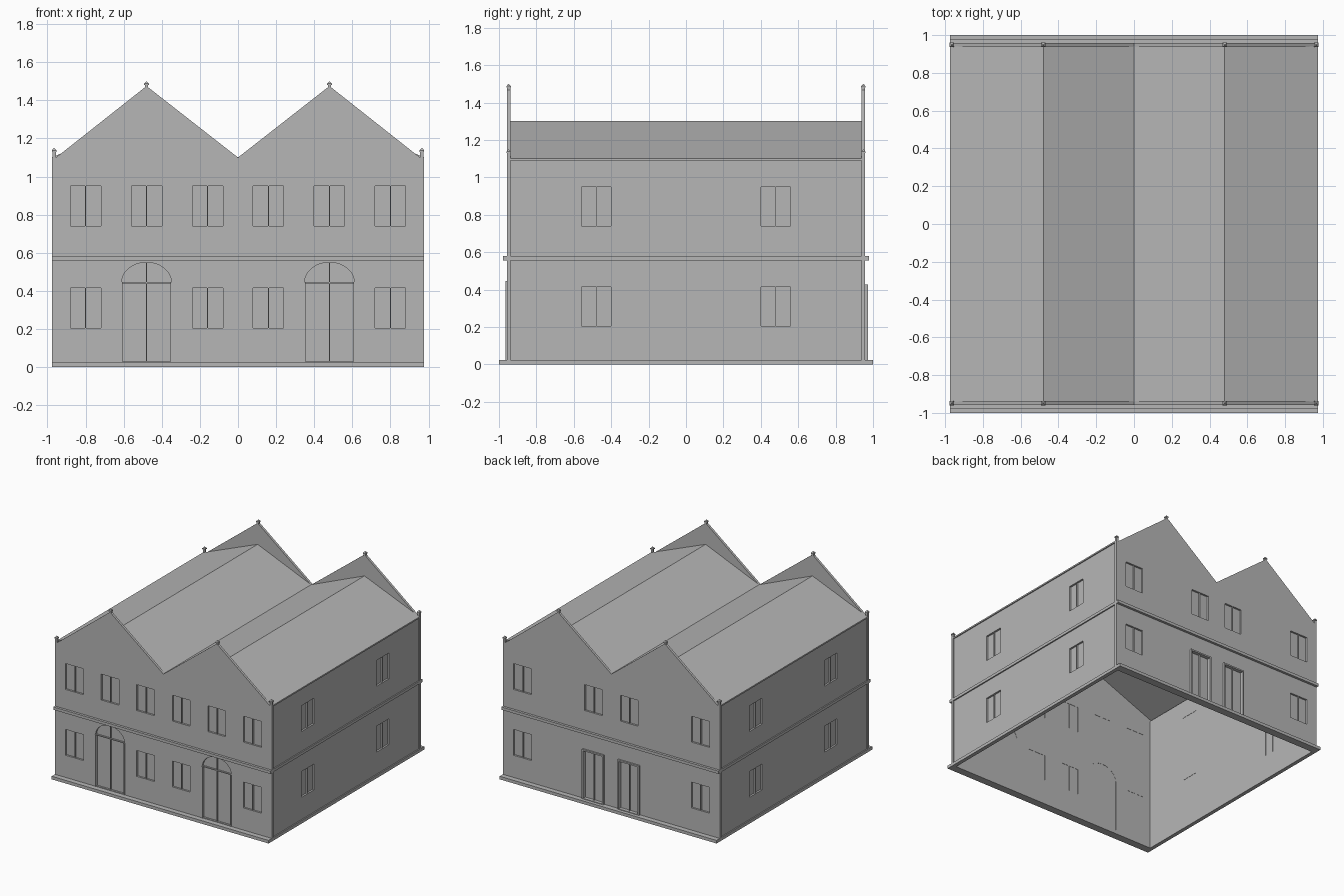
import bpy, math
from mathutils import Matrix

if "Cube" in bpy.data.objects:
    bpy.data.objects.remove(bpy.data.objects["Cube"])

stone = bpy.data.materials.new("light_grey")
stone.use_nodes = True
GREY = (0.47, 0.47, 0.47, 1)
stone.diffuse_color = GREY
stone.node_tree.nodes["Principled BSDF"].inputs["Base Color"].default_value = GREY

HALF = math.pi / 2
# Outward distance of each wall centre, and the turn of its local frame
SIDES = {"front": 0, "left": HALF, "back": math.pi, "right": -HALF}
CENTRE = {"front": 0.948, "back": 0.948, "left": 0.955, "right": 0.955}
WALL = 0.02


def panel(name, side, loops, near, far):
    """Flat outline with holes, spanning outward distances near to far."""
    curve = bpy.data.curves.new(name, "CURVE")
    curve.dimensions = "2D"
    curve.fill_mode = "BOTH"
    curve.extrude = (far - near) / 2
    for pts in loops:
        s = curve.splines.new("POLY")
        s.points.add(len(pts) - 1)
        for p, (u, v) in zip(s.points, pts):
            p.co = (u, v, 0, 1)
        s.use_cyclic_u = True
    temp = bpy.data.objects.new(name + "_outline", curve)
    bpy.context.collection.objects.link(temp)
    bpy.context.view_layer.update()
    dg = bpy.context.evaluated_depsgraph_get()
    mesh = bpy.data.meshes.new_from_object(temp.evaluated_get(dg))
    bpy.data.objects.remove(temp)
    mesh.transform(Matrix.Rotation(SIDES[side], 4, "Z")
                   @ Matrix.Translation((0, -(near + far) / 2, 0))
                   @ Matrix.Rotation(HALF, 4, "X"))
    mesh.materials.clear()
    mesh.materials.append(stone)
    for poly in mesh.polygons:
        poly.use_smooth = False
    ob = bpy.data.objects.new(name, mesh)
    bpy.context.collection.objects.link(ob)
    return ob


def rect(u0, u1, v0, v1):
    return [(u0, v0), (u1, v0), (u1, v1), (u0, v1)]


def window(c, row):
    v0 = (0.205, 0.74)[row]
    return rect(c - 0.08, c + 0.08, v0, v0 + 0.21)


def arch(c, half=0.13, spring=0.445, rise=0.105, n=16):
    pts = [(c - half, 0.03), (c + half, 0.03)]
    for i in range(n + 1):
        a = math.pi * i / n
        pts.append((c + half * math.cos(a), spring + rise * math.sin(a)))
    return pts


def build_wall(side, outline, openings):
    """Wall with openings, each closed by a recessed pane and centre bar."""
    mid = CENTRE[side]
    inner, outer = mid - WALL / 2, mid + WALL / 2
    panel(side + "_wall", side, [outline] + openings, inner, outer)
    for i, hole in enumerate(openings):
        panel(f"{side}_pane_{i}", side, [hole], inner + 0.002, inner + 0.005)
        us, vs = [p[0] for p in hole], [p[1] for p in hole]
        c = (min(us) + max(us)) / 2
        panel(f"{side}_centre_bar_{i}", side,
              [rect(c - 0.002, c + 0.002, min(vs), max(vs))], inner, outer - 0.002)


# Twin gable walls
gable = [(-0.975, 0), (0.975, 0), (0.975, 1.1), (0.955, 1.1), (0.48, 1.475),
         (0, 1.1), (-0.48, 1.475), (-0.955, 1.1), (-0.975, 1.1)]
doors = (-0.48, 0.48)
back_doors = (-0.16, 0.16)
outer_bays = (-0.8, -0.16, 0.16, 0.8)
front_holes = ([window(c, 1) for c in outer_bays + doors]
               + [window(c, 0) for c in outer_bays] + [arch(c) for c in doors])
back_holes = ([window(c, 1) for c in outer_bays]
              + [window(c, 0) for c in (-0.8, 0.8)]
              + [rect(c - 0.085, c + 0.085, 0.03, 0.415) for c in back_doors])
build_wall("front", gable, front_holes)
build_wall("back", gable, back_holes)

# Long side walls
for side in ("left", "right"):
    build_wall(side, rect(-0.938, 0.938, 0, 1.092),
               [window(c, row) for c in (-0.48, 0.48) for row in (0, 1)])

# Front door jambs and transoms
for i, c in enumerate(doors):
    for s in (-1, 1):
        a, b = sorted((c + s * 0.125, c + s * 0.133))
        panel(f"door_jamb_{i}_{s}", "front", [rect(a, b, 0.025, 0.445)], 0.94, 0.964)
    panel(f"door_transom_{i}", "front", [rect(c - 0.13, c + 0.13, 0.44, 0.447)], 0.94, 0.956)

# Back door surrounds
for i, c in enumerate(back_doors):
    panel(f"back_door_frame_{i}", "back",
          [rect(c - 0.097, c + 0.097, 0.025, 0.427),
           rect(c - 0.085, c + 0.085, 0.03, 0.415)], 0.955, 0.972)

# Plinth and string course
for side in SIDES:
    end = side in ("front", "back")
    half = 0.975 if end else 0.937
    inner = CENTRE[side] - WALL / 2 - 0.001
    panel(side + "_plinth", side, [rect(-half, half, 0, 0.025)], inner, 1.0 if end else 0.975)
    panel(side + "_string_course", side, [rect(-half, half, 0.557, 0.58)],
          inner + 0.002, 0.978 if end else 0.975)

# Double pitched roof sheet between the gables
ridge = [(-0.975, 1.102), (-0.48, 1.302), (0, 1.102), (0.48, 1.302), (0.975, 1.102)]
panel("roof", "front", [ridge + [(x, z - 0.012) for x, z in reversed(ridge)]], -0.94, 0.94)


def block(name, x, y, z0, z1, r0, r1):
    """Square post or pyramid."""
    bpy.ops.mesh.primitive_cone_add(vertices=4, radius1=r0 * math.sqrt(2), radius2=r1 * math.sqrt(2),
                                    depth=z1 - z0, location=(x, y, (z0 + z1) / 2),
                                    rotation=(0, 0, math.pi / 4))
    bpy.context.object.name = name
    bpy.context.object.data.materials.append(stone)


# Corner posts and finials
for y in (-0.948, 0.948):
    for x, top in ((-0.965, 1.13), (-0.48, 1.48), (0.48, 1.48), (0.965, 1.13)):
        foot = 1.09 if top < 1.2 else 1.455
        block("finial_post", x, y, foot, top, 0.009, 0.009)
        block("finial_cap", x, y, top, top + 0.008, 0.012, 0.012)
        block("finial_tip", x, y, top + 0.008, top + 0.02, 0.012, 0.001)
